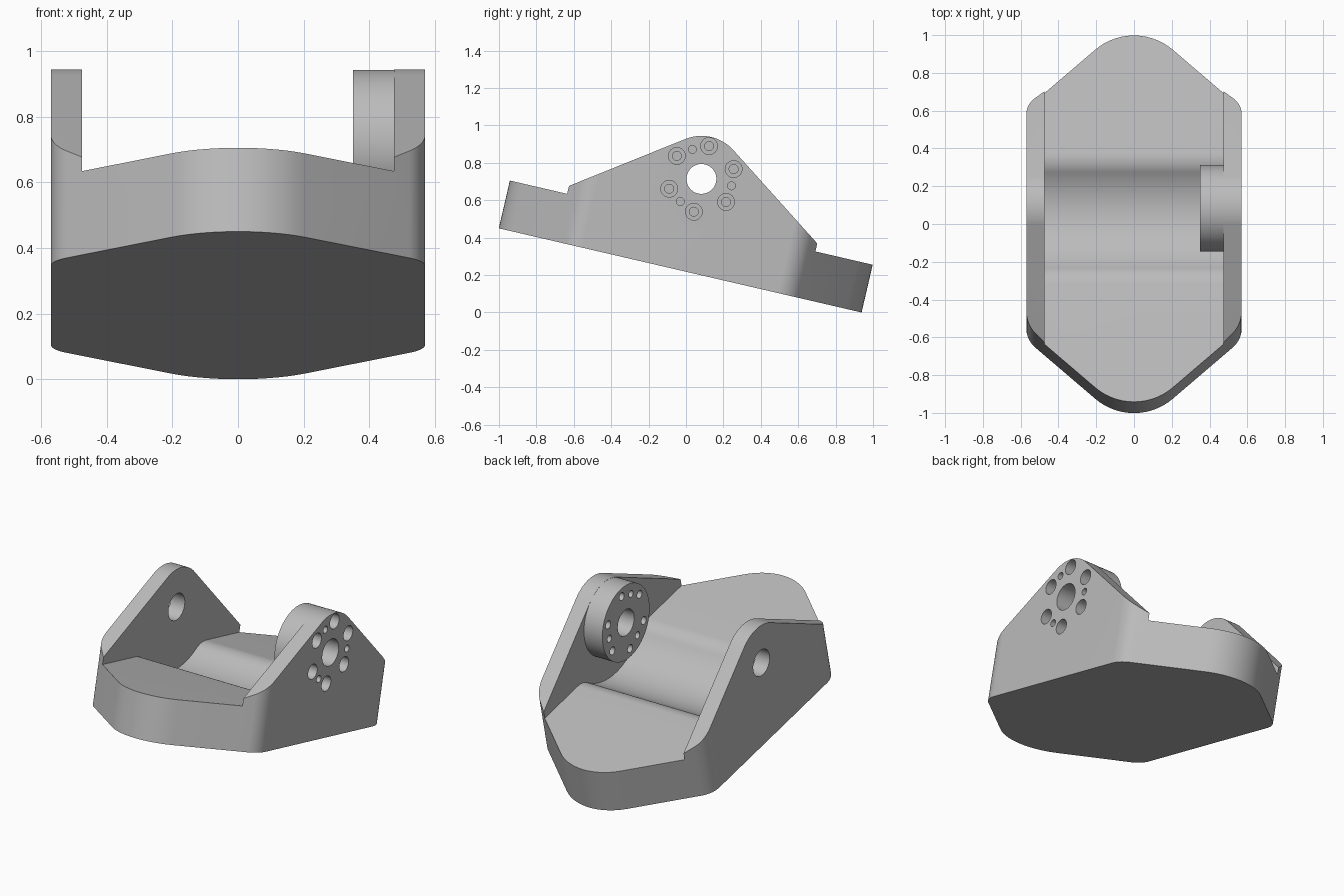
import bpy, bmesh
from math import sin, cos, tan, radians, pi
from mathutils import Vector

cube = bpy.data.objects.get("Cube")
if cube:
    bpy.data.objects.remove(cube, do_unlink=True)

# Main dimensions, in the frame of the untilted base
HALF_W, WALL_IN, BOSS_IN = 0.57, 0.475, 0.35
BASE_H, HUB_H, HUB_R = 0.262, 0.502, 0.23
TILT = radians(13.06)

grey = bpy.data.materials.new("plain grey")
grey.use_nodes = True
colour = (0.5, 0.5, 0.5, 1)
grey.diffuse_color = colour
grey.node_tree.nodes["Principled BSDF"].inputs["Base Color"].default_value = colour


def arc(centre, r, start, end, n):
    """Points on an arc, angles in degrees."""
    steps = [radians(start + (end - start) * i / n) for i in range(n + 1)]
    return [(centre[0] + r * cos(a), centre[1] + r * sin(a)) for a in steps]


def circle(centre, r, n=32):
    return arc(centre, r, 0, 360, n)[:-1]


def rounded(corners, n=14):
    """Polygon from (x, y, radius) corners with each corner filleted."""
    out = []
    for i, (x, y, r) in enumerate(corners):
        p = Vector((x, y))
        if r == 0:
            out.append((x, y))
            continue
        a = (Vector(corners[i - 1][:2]) - p).normalized()
        b = (Vector(corners[(i + 1) % len(corners)][:2]) - p).normalized()
        half = a.angle(b) / 2
        centre = p + (a + b).normalized() * (r / sin(half))
        start = p + a * (r / tan(half)) - centre
        turn = start.angle_signed(p + b * (r / tan(half)) - centre)
        for k in range(n + 1):
            t = -turn * k / n
            out.append((centre.x + start.x * cos(t) - start.y * sin(t),
                        centre.y + start.x * sin(t) + start.y * cos(t)))
    return out


def prism(name, pts, axis, lo, hi):
    """Extrude a profile along x (points are y, z) or z (points are x, y)."""
    place = (lambda p, d: (d, *p)) if axis == "x" else (lambda p, d: (*p, d))
    bm = bmesh.new()
    face = bm.faces.new([bm.verts.new(place(p, lo)) for p in pts])
    new = bmesh.ops.extrude_face_region(bm, geom=[face])["geom"]
    shift = Vector(place((0, 0), hi - lo))
    bmesh.ops.translate(bm, vec=shift, verts=[v for v in new if isinstance(v, bmesh.types.BMVert)])
    bmesh.ops.recalc_face_normals(bm, faces=bm.faces)
    mesh = bpy.data.meshes.new(name)
    bm.to_mesh(mesh)
    bm.free()
    mesh.materials.append(grey)
    obj = bpy.data.objects.new(name, mesh)
    bpy.context.collection.objects.link(obj)
    return obj


def combine(target, tool, operation):
    mod = target.modifiers.new("combine", "BOOLEAN")
    mod.operation, mod.solver, mod.object = operation, "EXACT", tool
    bpy.context.view_layer.update()
    result = target.evaluated_get(bpy.context.evaluated_depsgraph_get())
    mesh = bpy.data.meshes.new_from_object(result)
    target.modifiers.clear()
    target.data = mesh
    bpy.data.objects.remove(tool, do_unlink=True)


# Base plan: long hexagon with rounded tips and sides
side, tip = 0.598, 1.098
plan = rounded([(0, -tip, 0.31), (HALF_W, -side, 0.14), (HALF_W, side, 0.14),
                (0, tip, 0.31), (-HALF_W, side, 0.14), (-HALF_W, -side, 0.14)])
bracket = prism("tilted_bracket", plan, "z", 0, 0.8)

# Side wall silhouette: tent with a round peak above the base
foot, slope = 0.72, tan(radians(35))
peak = HUB_H + HUB_R / cos(radians(35))
foot_h = peak - foot * slope
tent = rounded([(-1.2, -0.1, 0), (1.2, -0.1, 0), (1.2, 0.27, 0), (foot, 0.27, 0), (foot, foot_h, 0),
                (0, peak, HUB_R), (-foot, foot_h, 0), (-foot, 0.27, 0), (-1.2, 0.27, 0)], 24)
combine(bracket, prism("wall_shape", tent, "x", -0.7, 0.7), "INTERSECT")

# Channel between the walls: flat pads and a round trough with eased lips
groove_r, lip_r, sweep = 0.38, 0.137, 43.2
lip_y = (groove_r + lip_r) * sin(radians(sweep))
floor = arc((-lip_y, BASE_H - lip_r), lip_r, 90, 90 - sweep, 12)
floor += arc((0, HUB_H), groove_r, -90 - sweep, -90 + sweep, 28)[1:-1]
floor += arc((lip_y, BASE_H - lip_r), lip_r, 90 + sweep, 90, 12)
floor = [(-1.2, BASE_H)] + floor + [(1.2, BASE_H), (1.2, 1), (-1.2, 1)]
combine(bracket, prism("channel", floor, "x", -WALL_IN, WALL_IN), "DIFFERENCE")

# Round hub boss on the inside of one wall
hub = (0, HUB_H)
boss = prism("hub_boss", circle(hub, HUB_R - 0.001, 64), "x", BOSS_IN, WALL_IN + 0.03)
combine(bracket, boss, "UNION")

# Pivot hole through both walls
combine(bracket, prism("pivot_hole", circle(hub, 0.08, 40), "x", -0.7, 0.7), "DIFFERENCE")


def ring_holes(count, first, ring, r, lo):
    for x, z in arc(hub, ring, first, first + 360, count)[:-1]:
        combine(bracket, prism("hole", circle((x, z), r, 24), "x", lo, 0.7), "DIFFERENCE")


# Counterbored bolt holes and three pin holes through the boss
ring_holes(6, 30, 0.18, 0.024, 0.3)
ring_holes(6, 30, 0.18, 0.045, 0.46)
ring_holes(3, 120, 0.165, 0.021, 0.3)

# Tilt the finished bracket and shade its curves
bracket.rotation_euler.x = -TILT
bracket.location = (0, -0.031, 0.225)
bpy.ops.object.select_all(action="DESELECT")
bracket.select_set(True)
bpy.context.view_layer.objects.active = bracket
bpy.ops.object.shade_smooth_by_angle(angle=radians(25))
